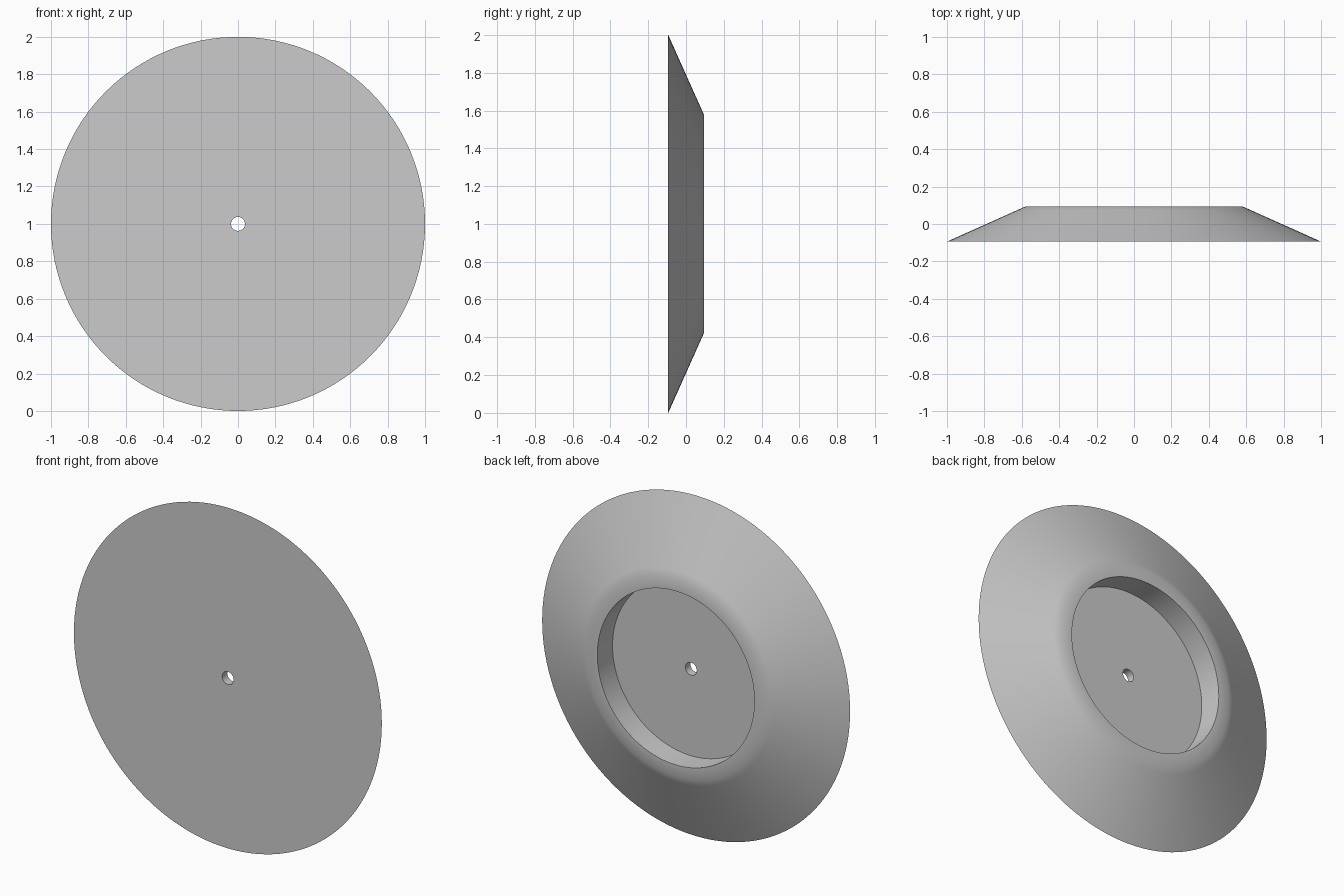
import bpy
import bmesh
from math import radians, tau
from mathutils import Vector

SEGMENTS = 128
FRONT, BACK, FLOOR = -0.094, 0.094, -0.047
HOLE_R, RECESS_R, RIM_R, OUTER_R = 0.037, 0.51, 0.58, 1.0

cube = bpy.data.objects.get("Cube")
if cube:
    bpy.data.objects.remove(cube)


def make_material(name, color):
    mat = bpy.data.materials.new(name)
    mat.use_nodes = True
    mat.diffuse_color = color
    mat.node_tree.nodes["Principled BSDF"].inputs["Base Color"].default_value = color
    return mat


def lathe(name, profile, mat):
    """Spin a closed (radius, y) profile round the y axis."""
    bm = bmesh.new()
    verts = [bm.verts.new((r, y, 0)) for r, y in profile]
    edges = [bm.edges.new((v, verts[i - 1])) for i, v in enumerate(verts)]
    bmesh.ops.spin(bm, geom=verts + edges, cent=Vector(), axis=Vector((0, 1, 0)),
                   angle=tau, steps=SEGMENTS, use_merge=True)
    bmesh.ops.remove_doubles(bm, verts=bm.verts, dist=0.0001)
    bmesh.ops.recalc_face_normals(bm, faces=bm.faces)
    mesh = bpy.data.meshes.new(name)
    bm.to_mesh(mesh)
    bm.free()
    mesh.materials.append(mat)
    obj = bpy.data.objects.new(name, mesh)
    bpy.context.collection.objects.link(obj)
    return obj


# Dished disc: flat front, sloped back, round recess and a centre hole
grey = make_material("plain grey", (0.6, 0.6, 0.6, 1))
slope = (BACK - FRONT) / (OUTER_R - RIM_R)
shoulder = RIM_R + 0.04
disc = lathe("recessed_disc", [
    (HOLE_R, FRONT),
    (OUTER_R, FRONT),
    (shoulder, BACK - slope * (shoulder - RIM_R)),
    (RIM_R, BACK),
    (RECESS_R, BACK),
    (RECESS_R, FLOOR),
    (HOLE_R, FLOOR),
], grey)
disc.location.z = 1.0

# Smooth round walls, crisp at the rim, recess and hole
bpy.ops.object.select_all(action="DESELECT")
disc.select_set(True)
bpy.context.view_layer.objects.active = disc
bpy.ops.object.shade_smooth_by_angle(angle=radians(30))
